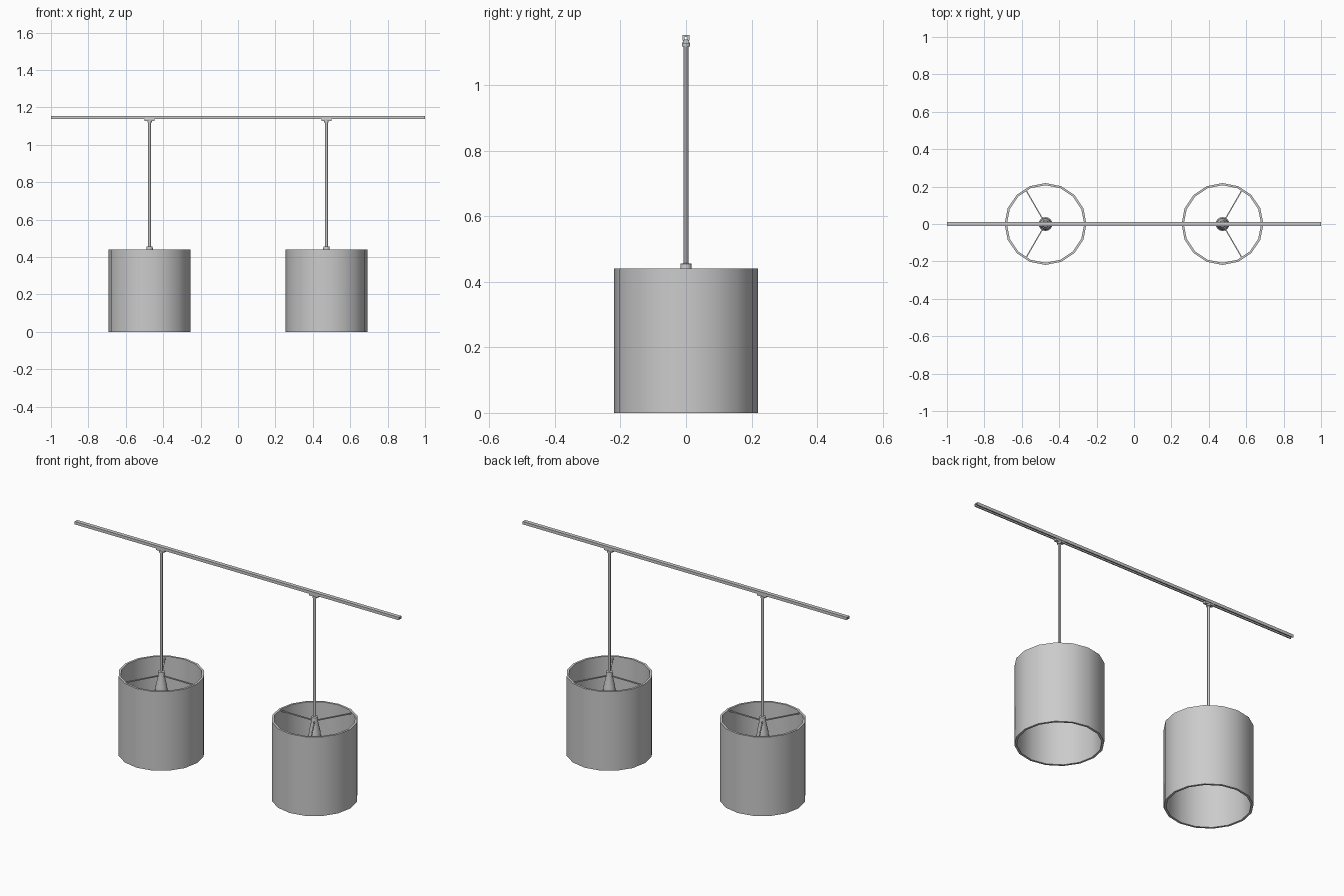
import bpy, bmesh, math

if "Cube" in bpy.data.objects:
    bpy.data.objects.remove(bpy.data.objects["Cube"])

LAMP_X = 0.473
RADIUS = 0.219


def make_object(name, bm, smooth=True):
    bmesh.ops.recalc_face_normals(bm, faces=bm.faces)
    mesh = bpy.data.meshes.new(name)
    bm.to_mesh(mesh)
    bm.free()
    ob = bpy.data.objects.new(name, mesh)
    bpy.context.collection.objects.link(ob)
    if smooth:
        bpy.ops.object.select_all(action='DESELECT')
        ob.select_set(True)
        bpy.context.view_layer.objects.active = ob
        bpy.ops.object.shade_smooth_by_angle(angle=math.radians(30))
    return ob


def lathe(name, profile, sides, x, closed=False):
    """Revolve (radius, z) points about a vertical axis at x."""
    bm = bmesh.new()
    rings = []
    for r, z in profile:
        rings.append([bm.verts.new((x + r * math.cos(math.tau * i / sides),
                                    r * math.sin(math.tau * i / sides), z))
                      for i in range(sides)])
    pairs = list(zip(rings, rings[1:]))
    if closed:
        pairs.append((rings[-1], rings[0]))
    else:
        bm.faces.new(rings[0])
        bm.faces.new(rings[-1])
    for a, b in pairs:
        for i in range(sides):
            j = (i + 1) % sides
            bm.faces.new((a[i], a[j], b[j], b[i]))
    return make_object(name, bm)


def extrude_x(name, outline, x0, x1):
    """Sweep a (y, z) outline along x."""
    bm = bmesh.new()
    a, b = [[bm.verts.new((x, y, z)) for y, z in outline] for x in (x0, x1)]
    bm.faces.new(a)
    bm.faces.new(b)
    for i in range(len(a)):
        j = (i + 1) % len(a)
        bm.faces.new((a[i], a[j], b[j], b[i]))
    return make_object(name, bm, smooth=False)


# Ceiling rail: channel with a slot along the underside
extrude_x("ceiling_rail", [(-0.011, 1.137), (-0.011, 1.153), (0.011, 1.153), (0.011, 1.137),
                           (0.005, 1.137), (0.005, 1.147), (-0.005, 1.147), (-0.005, 1.137)],
          -1, 1)

for side, sx in (("left", -1), ("right", 1)):
    x = sx * LAMP_X

    # Rail adapter
    extrude_x(side + "_rail_adapter", [(-0.009, 1.127), (-0.009, 1.14), (0.009, 1.14), (0.009, 1.127)],
              x - 0.027, x + 0.027)
    lathe(side + "_adapter_collar", [(0.012, 1.118), (0.012, 1.13)], 12, x)

    # Hanging rod
    lathe(side + "_rod", [(0.0075, 0.44), (0.0075, 1.13)], 12, x)

    # Bulb holder with top collar and flared body
    lathe(side + "_bulb_holder", [(0.03, 0.31), (0.037, 0.315), (0.037, 0.345), (0.031, 0.35),
                                  (0.029, 0.375), (0.018, 0.425), (0.017, 0.455),
                                  (0.0075, 0.457)], 16, x)

    # Open drum shade with wall thickness
    lathe(side + "_shade", [(RADIUS, 0), (RADIUS, 0.441), (RADIUS - 0.012, 0.441),
                            (RADIUS - 0.012, 0)], 16, x, closed=True)

    # Three spokes carrying the shade, one pointing to the middle
    for k in range(3):
        ang = math.tau * k / 3 + (math.pi if sx > 0 else 0)
        spoke = extrude_x(f"{side}_spoke_{k + 1}", [(-0.003, 0.429), (-0.003, 0.435),
                                                    (0.003, 0.435), (0.003, 0.429)],
                          0.01, RADIUS - 0.008)
        spoke.location.x = x
        spoke.rotation_euler.z = ang
